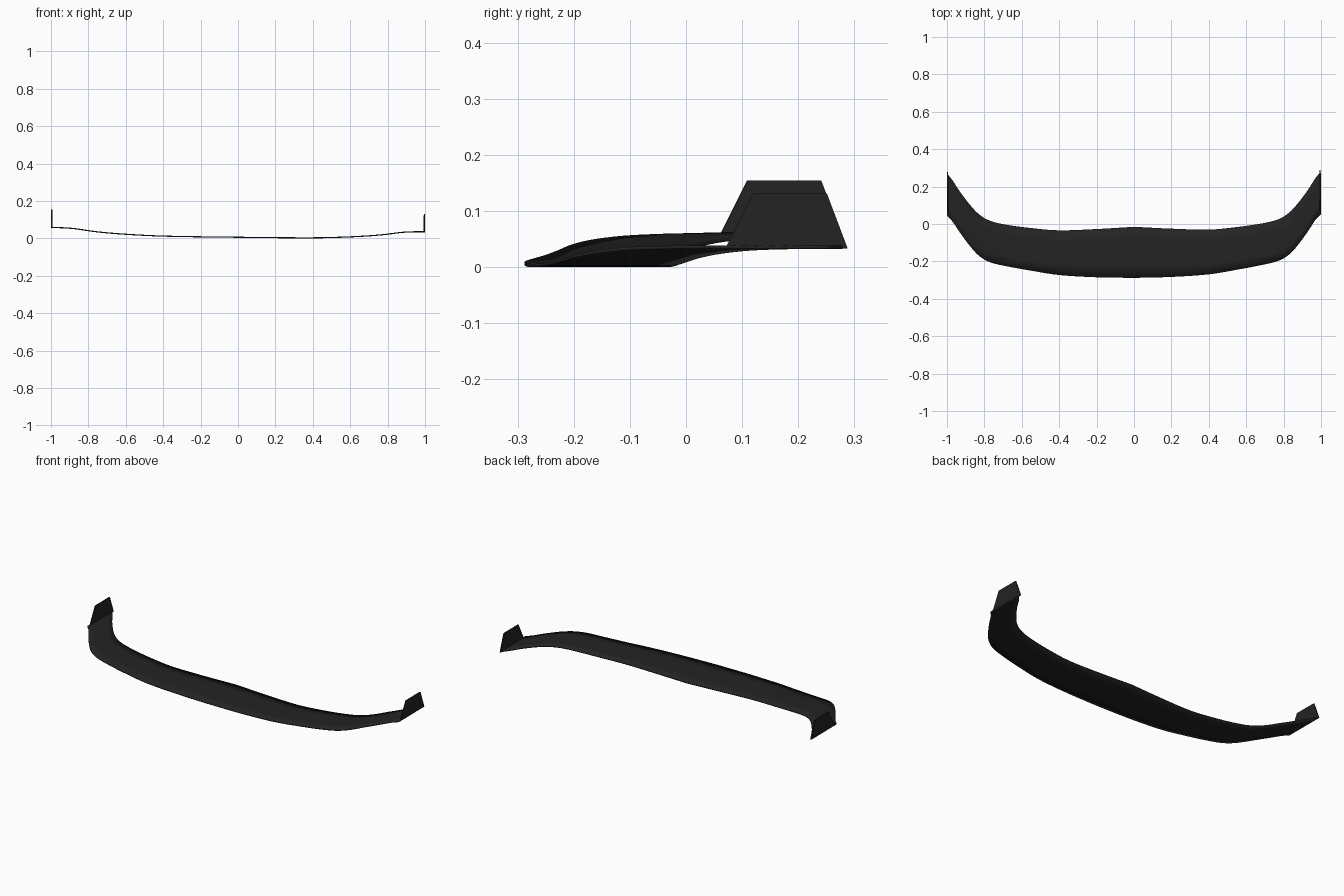
import bpy, bmesh
from mathutils import Matrix, Vector

if "Cube" in bpy.data.objects:
    bpy.data.objects.remove(bpy.data.objects["Cube"])

THICK = 0.006

black = bpy.data.materials.new("carbon black")
black.diffuse_color = (0.017, 0.017, 0.017, 1)
black.use_nodes = True
black.node_tree.nodes["Principled BSDF"].inputs["Base Color"].default_value = black.diffuse_color

# half outline stations: x, front y, back y, height
ST = [(0.0, -0.287, -0.014, 0.008), (0.2, -0.283, -0.025, 0.008),
      (0.4, -0.270, -0.031, 0.0095), (0.55, -0.246, -0.018, 0.0145),
      (0.68, -0.222, 0.0, 0.022), (0.77, -0.200, 0.022, 0.030),
      (0.83, -0.165, 0.058, 0.038), (0.88, -0.110, 0.112, 0.0445),
      (0.93, -0.042, 0.178, 0.0475), (0.97, 0.018, 0.240, 0.0485),
      (0.999, 0.048, 0.275, 0.049)]


def catmull(pts, steps):
    p = [Vector(q) for q in pts]
    p = [2 * p[0] - p[1]] + p + [2 * p[-1] - p[-2]]
    out = []
    for i in range(1, len(p) - 2):
        a, b, c, d = p[i - 1:i + 3]
        for s in range(steps):
            t = s / steps
            out.append(0.5 * (2 * b + (c - a) * t + (2 * a - 5 * b + 4 * c - d) * t * t
                              + (3 * b - a - 3 * c + d) * t ** 3))
    return out + [p[-2]]


def make(name, bm, smooth):
    bmesh.ops.recalc_face_normals(bm, faces=bm.faces)
    me = bpy.data.meshes.new(name)
    bm.to_mesh(me)
    bm.free()
    me.materials.append(black)
    for f in me.polygons:
        f.use_smooth = smooth
    ob = bpy.data.objects.new(name, me)
    bpy.context.collection.objects.link(ob)
    return ob


# curved lip: thin sheet lofted across the width
half = catmull(ST, 4)
full = [Vector((-v[0], v[1], v[2], v[3])) for v in reversed(half[1:])] + half
bm = bmesh.new()
rings = []
for x, yf, yb, z in full:
    ring = []
    for dz, ts in ((THICK / 2, (0, 0.25, 0.5, 0.75, 1)), (-THICK / 2, (1, 0.75, 0.5, 0.25, 0))):
        ring += [bm.verts.new((x, yf + (yb - yf) * t, z + dz)) for t in ts]
    rings.append(ring)
for a, b in zip(rings, rings[1:]):
    for i in range(len(a)):
        j = (i + 1) % len(a)
        bm.faces.new((a[i], a[j], b[j], b[i]))
bm.faces.new(rings[0])
bm.faces.new(rings[-1])
parts = [make("splitter_lip", bm, True)]

# upright trapezoid end plates
PROFILE = [(0.066, 0.047), (0.284, 0.047), (0.247, 0.145), (0.115, 0.145)]
for side, name in ((-1, "left_end_plate"), (1, "right_end_plate")):
    bm = bmesh.new()
    inner = [bm.verts.new((side * 0.993, y, z)) for y, z in PROFILE]
    outer = [bm.verts.new((side * 0.999, y, z)) for y, z in PROFILE]
    bm.faces.new(inner)
    bm.faces.new(outer)
    for i in range(4):
        j = (i + 1) % 4
        bm.faces.new((inner[i], inner[j], outer[j], outer[i]))
    parts.append(make(name, bm, False))

# slight roll and yaw of the whole piece, then rest it on the ground
rot = Matrix.Rotation(0.005, 4, 'Z') @ Matrix.Rotation(0.0115, 4, 'Y')
for ob in parts:
    ob.data.transform(rot)
co = [v.co for ob in parts for v in ob.data.vertices]
lo = [min(c[k] for c in co) for k in range(3)]
hi = [max(c[k] for c in co) for k in range(3)]
shift = Matrix.Translation((-(lo[0] + hi[0]) / 2, -(lo[1] + hi[1]) / 2, -lo[2]))
for ob in parts:
    ob.data.transform(shift)
